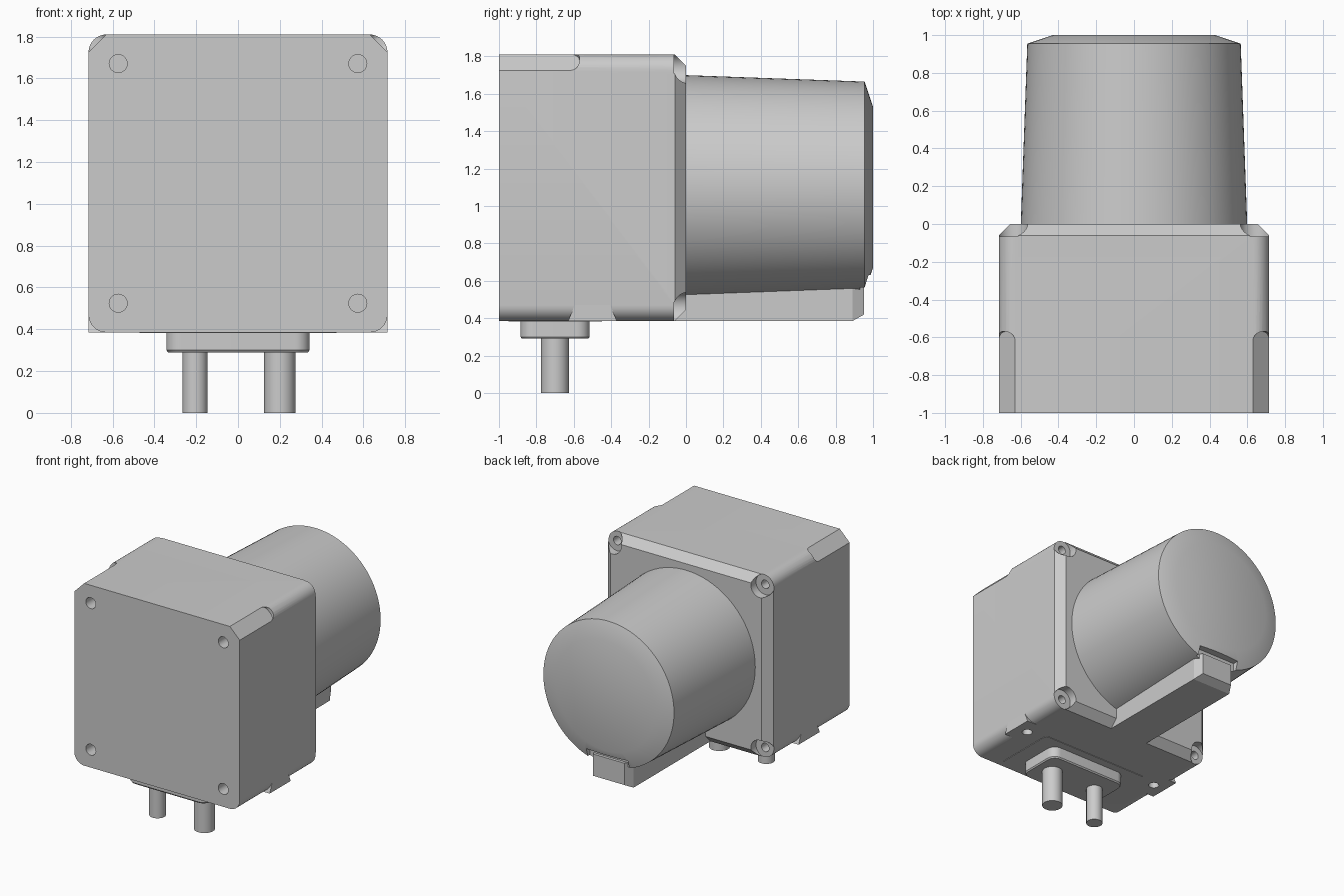
import bpy, bmesh, math
from mathutils import Matrix, Vector

if "Cube" in bpy.data.objects:
    bpy.data.objects.remove(bpy.data.objects["Cube"])

grey = bpy.data.materials.new("housing grey")
grey.diffuse_color = (0.6, 0.6, 0.6, 1)
grey.use_nodes = True
grey.node_tree.nodes["Principled BSDF"].inputs["Base Color"].default_value = grey.diffuse_color


def finish(name, bm):
    bmesh.ops.recalc_face_normals(bm, faces=bm.faces)
    me = bpy.data.meshes.new(name)
    bm.to_mesh(me)
    bm.free()
    ob = bpy.data.objects.new(name, me)
    bpy.context.collection.objects.link(ob)
    me.materials.append(grey)
    return ob


def round_rect(hw, hh, r, n=8):
    pts = []
    for k, (sx, sy) in enumerate([(1, 1), (-1, 1), (-1, -1), (1, -1)]):
        for i in range(n + 1):
            a = math.pi / 2 * (k + i / n)
            pts.append((sx * (hw - r) + r * math.cos(a), sy * (hh - r) + r * math.sin(a)))
    return pts


def circle(r, n=64):
    return [(r * math.cos(2 * math.pi * i / n), r * math.sin(2 * math.pi * i / n)) for i in range(n)]


def loft(name, sections, axis, centre):
    """Skin 2D sections [(points, height)] along y or z, capped at both ends."""
    bm = bmesh.new()
    cx, cy, cz = centre
    rings = []
    for pts, h in sections:
        if axis == 'Y':
            rings.append([bm.verts.new((cx + u, cy + h, cz + v)) for u, v in pts])
        else:
            rings.append([bm.verts.new((cx + u, cy + v, cz + h)) for u, v in pts])
    n = len(rings[0])
    for a, b in zip(rings, rings[1:]):
        for i in range(n):
            j = (i + 1) % n
            bm.faces.new((a[i], a[j], b[j], b[i]))
    bm.faces.new(rings[0])
    bm.faces.new(rings[-1])
    return finish(name, bm)


def cylinder(name, r, lo, hi, axis, centre, n=32):
    return loft(name, [(circle(r, n), lo), (circle(r, n), hi)], axis, centre)


def box(name, lo, hi):
    bm = bmesh.new()
    bmesh.ops.create_cube(bm, size=1)
    for v in bm.verts:
        v.co = [(lo[i] + hi[i]) / 2 + v.co[i] * (hi[i] - lo[i]) for i in range(3)]
    return finish(name, bm)


def cut(ob, cutters):
    for c in cutters:
        c.hide_render = True
        m = ob.modifiers.new("cut", 'BOOLEAN')
        m.operation, m.solver, m.object = 'DIFFERENCE', 'EXACT', c
        bpy.context.view_layer.objects.active = ob
        bpy.ops.object.modifier_apply(modifier=m.name)
        bpy.data.objects.remove(c)


def smooth(ob, angle=30):
    bpy.ops.object.select_all(action='DESELECT')
    ob.select_set(True)
    bpy.context.view_layer.objects.active = ob
    bpy.ops.object.shade_smooth_by_angle(angle=math.radians(angle))


HW, HH, R, CZ = 0.715, 0.7125, 0.085, 1.0975

# Main housing: rounded block with a chamfered rear rim
outer = round_rect(HW, HH, R)
inner = round_rect(HW - 0.06, HH - 0.06, 0.03)
housing = loft("housing", [(outer, -1), (outer, -0.06), (inner, 0)], 'Y', (0, 0, CZ))

cutters = []
for sx in (-1, 1):
    for sz in (-1, 1):
        # Front mounting holes, rear corner pockets and their screw holes
        cutters.append(cylinder("front_hole", 0.043, -1.1, -0.88, 'Y', (sx * 0.573, 0, CZ + sz * 0.573)))
        corner = (sx * 0.64, 0, CZ + sz * 0.6375)
        cutters.append(cylinder("pocket", 0.08, -0.065, 0.1, 'Y', corner))
        cutters.append(cylinder("screw_hole", 0.033, -0.16, 0.1, 'Y', corner, 24))
    # Flat cut on the top front edges, with a rounded end
    slot = loft("edge_slot", [(round_rect(0.0601, 0.33, 0.045), 0), (round_rect(0.0601, 0.33, 0.045), 0.1)],
                'Z', (0, 0, 0))
    slot.data.transform(Matrix.Translation(Vector((sx * (HW - R / 2), -0.9, CZ + HH - R / 2)))
                        @ Matrix.Rotation(sx * math.pi / 4, 4, 'Y'))
    cutters.append(slot)
cut(housing, cutters)
smooth(housing)

# Foot pads filling the rounded lower edges, each with a hole
for sx in (-1, 1):
    bm = bmesh.new()
    rings = []
    for z, y0, y1 in ((0.385, -0.63, -0.37), (0.47, -0.595, -0.405)):
        rings.append([bm.verts.new((sx * x, y, z)) for x, y in
                      ((0.54, y0), (HW, y0), (HW, y1), (0.54, y1))])
    for i in range(4):
        j = (i + 1) % 4
        bm.faces.new((rings[0][i], rings[0][j], rings[1][j], rings[1][i]))
    bm.faces.new(rings[0])
    bm.faces.new(rings[1])
    pad = finish("foot_pad", bm)
    for part in (pad, housing):
        cut(part, [cylinder("pad_hole", 0.038, 0.3, 0.455, 'Z', (sx * 0.61, -0.5, 0), 24)])
    smooth(pad)
smooth(housing)

# Tapered drum with a shallow sloping end cap
drum = loft("drum", [(circle(0.6, 96), -0.02), (circle(0.565, 96), 0.955), (circle(0.43, 96), 1.0)],
            'Y', (0, 0, 1.1))
cut(drum, [box("notch", (-0.18, 0.93, 0.4), (0.18, 1.1, 0.63))])
smooth(drum)

# Cable arm under the drum, chamfered at its free end
bm = bmesh.new()
rings = []
for y, hw, z0 in ((-0.1, 0.17, 0.385), (0.89, 0.17, 0.385), (0.953, 0.135, 0.42)):
    rings.append([bm.verts.new(p) for p in
                  ((-hw, y, z0), (hw, y, z0), (hw, y, 0.59), (-hw, y, 0.59))])
for a, b in zip(rings, rings[1:]):
    for i in range(4):
        j = (i + 1) % 4
        bm.faces.new((a[i], a[j], b[j], b[i]))
bm.faces.new(rings[0])
bm.faces.new(rings[-1])
finish("cable_arm", bm)

# Underside: thin panel, connector block and two cable stubs
panel = round_rect(0.47, 0.25, 0.02, 3)
loft("bottom_panel", [(panel, 0.381), (panel, 0.39)], 'Z', (0, -0.7, 0))
block = round_rect(0.343, 0.185, 0.07)
low = round_rect(0.335, 0.177, 0.062)
smooth(loft("connector_block", [(low, 0.29), (block, 0.3), (block, 0.39)], 'Z', (0, -0.7, 0)))
for x, r in ((-0.205, 0.06), (0.2, 0.075)):
    smooth(cylinder("cable_stub", r, 0, 0.3, 'Z', (x, -0.7, 0)))
